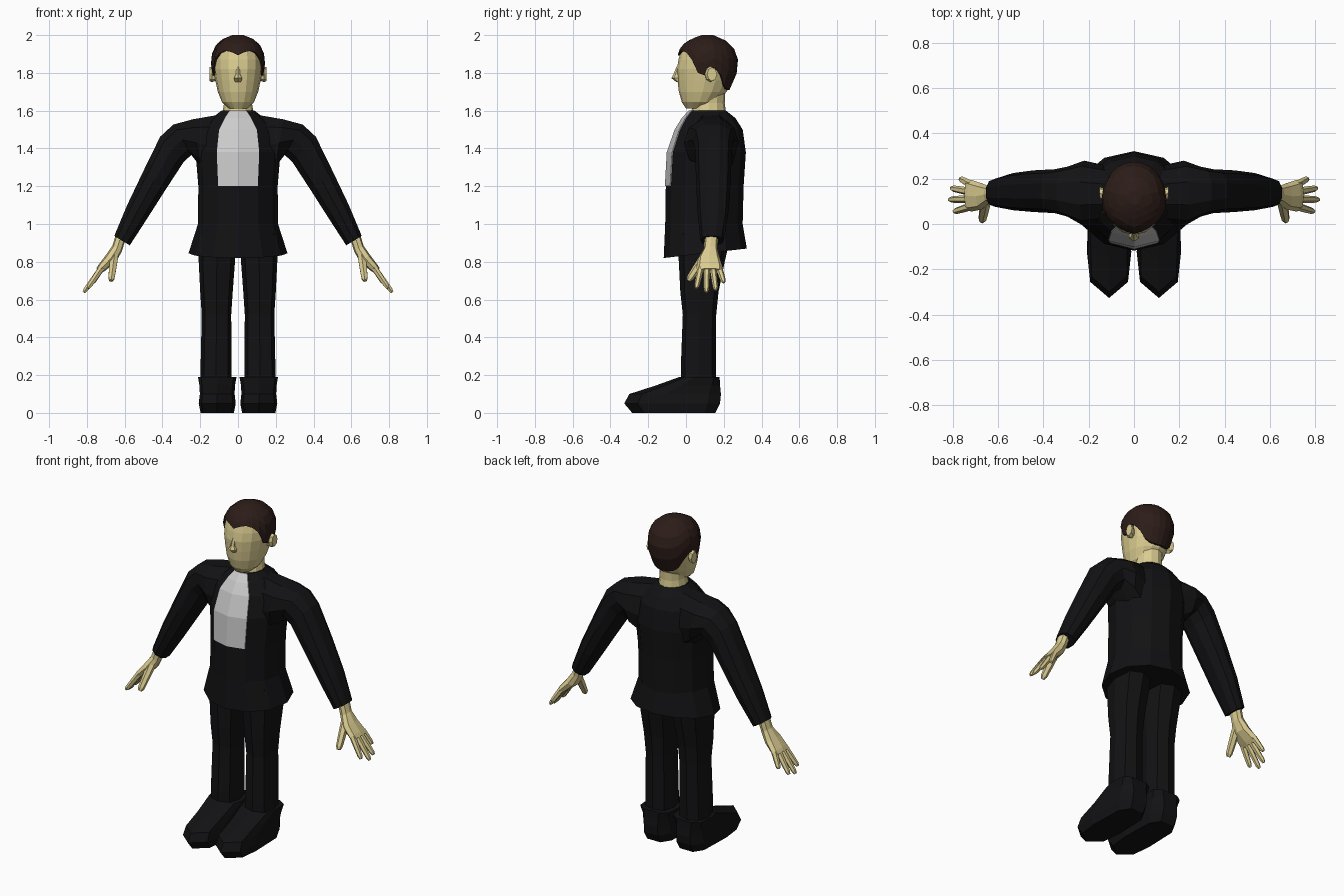
import bpy, bmesh
from math import sin, cos, pi, copysign
from mathutils import Vector as V

if "Cube" in bpy.data.objects:
    bpy.data.objects.remove(bpy.data.objects["Cube"])


def material(name, rgb):
    m = bpy.data.materials.new(name)
    m.diffuse_color = (*rgb, 1)
    m.use_nodes = True
    m.node_tree.nodes["Principled BSDF"].inputs["Base Color"].default_value = m.diffuse_color
    return m


BLACK = material("black_cloth", (0.006, 0.006, 0.007))
SKIN = material("skin", (0.70, 0.60, 0.28))
HAIR = material("dark_hair", (0.025, 0.012, 0.009))


def ring(c, u, v, n=12, p=1.0):
    """Closed section round c, starting at -v; p below 1 makes it boxier."""
    f = lambda t: copysign(abs(t) ** p, t) if abs(t) > 1e-6 else 0
    return [V(c) + V(u) * f(sin(2 * pi * i / n)) - V(v) * f(cos(2 * pi * i / n)) for i in range(n)]


def level(z, xh, yf, yb, n=12, x=0, p=1.0, tilt=0):
    """Section at height z from front yf to back yb, half width xh."""
    return ring((x, (yf + yb) / 2, z), (xh, 0, 0), (0, (yb - yf) / 2, tilt), n, p)


def loft(name, rings, mat=None, mirror=False):
    bm = bmesh.new()
    rows = [[bm.verts.new(p) for p in r] for r in rings]
    n = len(rows[0])
    for a, b in zip(rows, rows[1:]):
        for i in range(n):
            j = (i + 1) % n
            bm.faces.new((a[i], a[j], b[j], b[i]))
    bm.faces.new(rows[0][::-1])
    bm.faces.new(rows[-1])
    bmesh.ops.recalc_face_normals(bm, faces=bm.faces)
    me = bpy.data.meshes.new(name)
    bm.to_mesh(me)
    bm.free()
    ob = bpy.data.objects.new(name, me)
    bpy.context.collection.objects.link(ob)
    if mat:
        me.materials.append(mat)
    if mirror:
        ob.modifiers.new("mirror", 'MIRROR')
    return ob


def limb(name, spans, mat, n=8, p=0.9):
    """Limb from sections (upper x, upper z, lower x, lower z, centre y, half depth)."""
    loft(name, [ring(((a + c) / 2, y, (b + d) / 2), ((a - c) / 2, 0, (b - d) / 2), (0, h, 0), n, p)
                for a, b, c, d, y, h in spans], mat, True)


# Jacket body with a slanted, flared hem
body = [(1.0, .212, -.11, .30), (1.2, .21, -.107, .305), (1.38, .225, -.097, .317),
        (1.5, .20, -.055, .30), (1.56, .14, -.018, .262), (1.602, .085, .02, .21)]
chest = [level(*s) for s in body]
hem = level(.845, .262, -.118, .322, tilt=.025)
loft("jacket", [hem] + chest, BLACK)

# Shirt front lying on the chest panels
shirt = []
for r in chest[1:]:
    front = [r[-1], r[0], r[1]]
    shirt.append([q + V((0, -.005, 0)) for q in front] + [q + V((0, .015, 0)) for q in front[::-1]])
loft("shirt_front", shirt)

# Sleeves
limb("sleeve", [(.07, 1.592, .10, 1.20, .13, .12), (.24, 1.56, .20, 1.30, .135, .145),
                (.345, 1.53, .245, 1.362, .143, .11), (.415, 1.465, .285, 1.325, .145, .097),
                (.50, 1.29, .39, 1.165, .145, .092), (.59, 1.10, .48, 1.025, .143, .082),
                (.657, .938, .571, .886, .138, .062)], BLACK, 10)

# Trouser legs
loft("trouser_leg", [level(z, w, f, b, 8, x, .75) for z, w, x, f, b in
                     [(.95, .1, .112, -.05, .24), (.80, .096, .112, -.038, .205),
                      (.64, .086, .114, -.03, .172), (.52, .078, .114, -.017, .16),
                      (.25, .082, .116, -.027, .158), (.15, .083, .116, -.027, .158)]], BLACK, True)

# Shoes: one outline stacked upward with the toe drawn back
outline = [(.5, 0), (.93, .13), (1, .6), (.85, .86), (0, 1), (-.85, .86), (-1, .6), (-.93, .13), (-.5, 0)]
loft("shoe", [[V((.11 + w * x, heel + (toe - heel) * t, z)) for x, t in outline] for z, w, heel, toe in
              [(0, .088, .155, -.285), (.05, .098, .18, -.327), (.10, .092, .185, -.30),
               (.145, .094, .18, -.16), (.19, .102, .178, -.035)]], BLACK, True)

# Hands: wrist and palm, then fingers and thumb
limb("palm", [(.645, .95, .595, .92, .135, .036), (.665, .885, .615, .855, .13, .036),
              (.70, .835, .645, .80, .122, .058), (.738, .785, .70, .755, .125, .07),
              (.75, .765, .718, .742, .128, .066)], SKIN, 8, .8)


def finger(name, a, b, r):
    a, b = V(a), V(b)
    d = (b - a).normalized()
    u = d.cross(V((0, 1, 0))).normalized()
    v = u.cross(d)
    loft(name, [ring(a.lerp(b, t), u * r * s, v * r * s, 6) for t, s in
                [(0, 1.1), (.5, 1), (.88, .85), (1, .5)]], SKIN, True)


for i, (y0, y1, x1, z1) in enumerate([(.078, .055, .795, .66), (.11, .108, .817, .638),
                                      (.142, .158, .808, .65), (.174, .20, .768, .69)]):
    finger(f"finger_{i + 1}", (.72, y0, .77), (x1, y1, z1), .0165)
finger("thumb", (.655, .10, .83), (.672, .012, .70), .022)

# Neck and head
loft("neck", [level(1.57, .085, .02, .215), level(1.64, .074, .04, .205), level(1.74, .075, .05, .21)], SKIN)
profile = [(1.612, .048, .0, .11), (1.645, .085, -.022, .165), (1.70, .107, -.038, .215),
           (1.76, .12, -.045, .247), (1.82, .13, -.048, .262), (1.87, .132, -.04, .263),
           (1.92, .122, -.026, .25), (1.96, .098, .005, .22), (1.985, .062, .05, .175), (2.0, .025, .09, .14)]
loft("head", [level(*s, n=16) for s in profile[:-2]], SKIN)


# Hair: shell over the head whose lower edge follows the hairline
def skull(z):
    for a, b in zip(profile, profile[1:]):
        if z <= b[0]:
            t = (z - a[0]) / (b[0] - a[0])
            return [p + (q - p) * t for p, q in zip(a, b)]
    return profile[-1]


hairline = [1.893, 1.91, 1.917, 1.905, 1.87, 1.80, 1.785, 1.83, 1.79, 1.735, 1.715, 1.71, 1.71]
hairline += hairline[-2:0:-1]
rows = []
for t, grow in [(0, -.012), (0, .01), (.3, .012), (.55, .012), (.75, .011), (.9, .01), (1, .005)]:
    row = []
    for i, h in enumerate(hairline):
        z, xh, yf, yb = skull(h + (2.0 - h) * t)
        row.append(level(z, xh + grow, yf - grow, yb + grow, 24)[i])
    rows.append(row)
loft("hair", rows, HAIR)

# Nose and ears
loft("nose", [level(z, w, f, -.02, 6) for z, w, f in
              [(1.835, .008, -.05), (1.79, .014, -.068), (1.772, .025, -.077), (1.752, .018, -.052)]], SKIN)
loft("ear", [ring((x, y, 1.793), (0, a, 0), (0, 0, b), 8) for x, y, a, b in
             [(.11, .12, .022, .032), (.138, .13, .03, .042), (.152, .138, .026, .036)]], SKIN, True)
